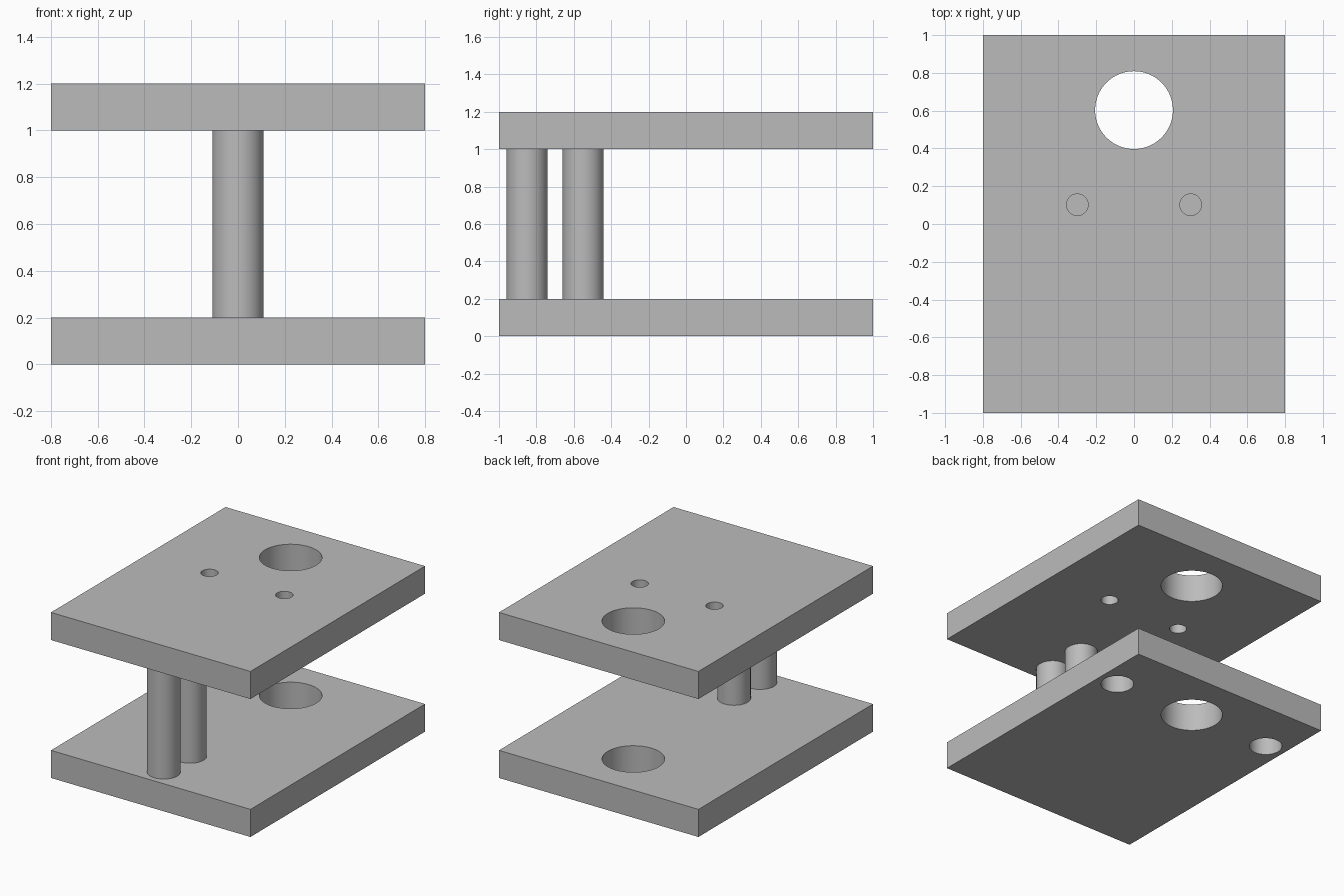
import bpy
import math

cube = bpy.data.objects.get("Cube")
if cube:
    bpy.data.objects.remove(cube, do_unlink=True)

THICK = 0.2

grey = bpy.data.materials.new("plain_grey")
grey.use_nodes = True
COLOUR = (0.5, 0.5, 0.5, 1)
grey.diffuse_color = COLOUR
grey.node_tree.nodes["Principled BSDF"].inputs["Base Color"].default_value = COLOUR


def activate(obj):
    bpy.ops.object.select_all(action="DESELECT")
    obj.select_set(True)
    bpy.context.view_layer.objects.active = obj


def finish(obj):
    activate(obj)
    bpy.ops.object.shade_smooth_by_angle(angle=math.radians(30))


def cylinder(name, x, y, bottom, top, radius):
    bpy.ops.mesh.primitive_cylinder_add(
        vertices=64, radius=radius, depth=top - bottom,
        location=(x, y, (bottom + top) / 2))
    obj = bpy.context.object
    obj.name = name
    obj.data.materials.append(grey)
    return obj


def plate(name, bottom, holes):
    """Slab with round holes given as (x, y, radius, start, end) from its underside."""
    bpy.ops.mesh.primitive_cube_add(size=1, location=(0, 0, bottom + THICK / 2))
    obj = bpy.context.object
    obj.name = name
    obj.scale = (1.6, 2, THICK)
    bpy.ops.object.transform_apply(location=False, rotation=False, scale=True)
    obj.data.materials.append(grey)
    for x, y, radius, start, end in holes:
        cutter = cylinder("hole_cutter", x, y, bottom + start, bottom + end, radius)
        cutter.hide_render = True
        mod = obj.modifiers.new("hole", "BOOLEAN")
        mod.operation = "DIFFERENCE"
        mod.solver = "EXACT"
        mod.object = cutter
        activate(obj)
        bpy.ops.object.modifier_apply(modifier=mod.name)
        bpy.data.objects.remove(cutter, do_unlink=True)
    finish(obj)


# Large hole passes through both plates
through = (-0.1, THICK + 0.1)
large_hole = (0, 0.603, 0.206, *through)

# Base has two blind sockets underneath, top has two small through holes
sockets = [(side * 0.65, 0.6, 0.11, -0.1, 0.15) for side in (-1, 1)]
pin_holes = [(side * 0.3, 0.102, 0.057, *through) for side in (-1, 1)]
plate("base_plate", 0, [large_hole] + sockets)
plate("top_plate", 1, [large_hole] + pin_holes)

# Round columns between the plates
for name, y in (("front_column", -0.85), ("rear_column", -0.55)):
    finish(cylinder(name, 0, y, THICK, 1, 0.11))
